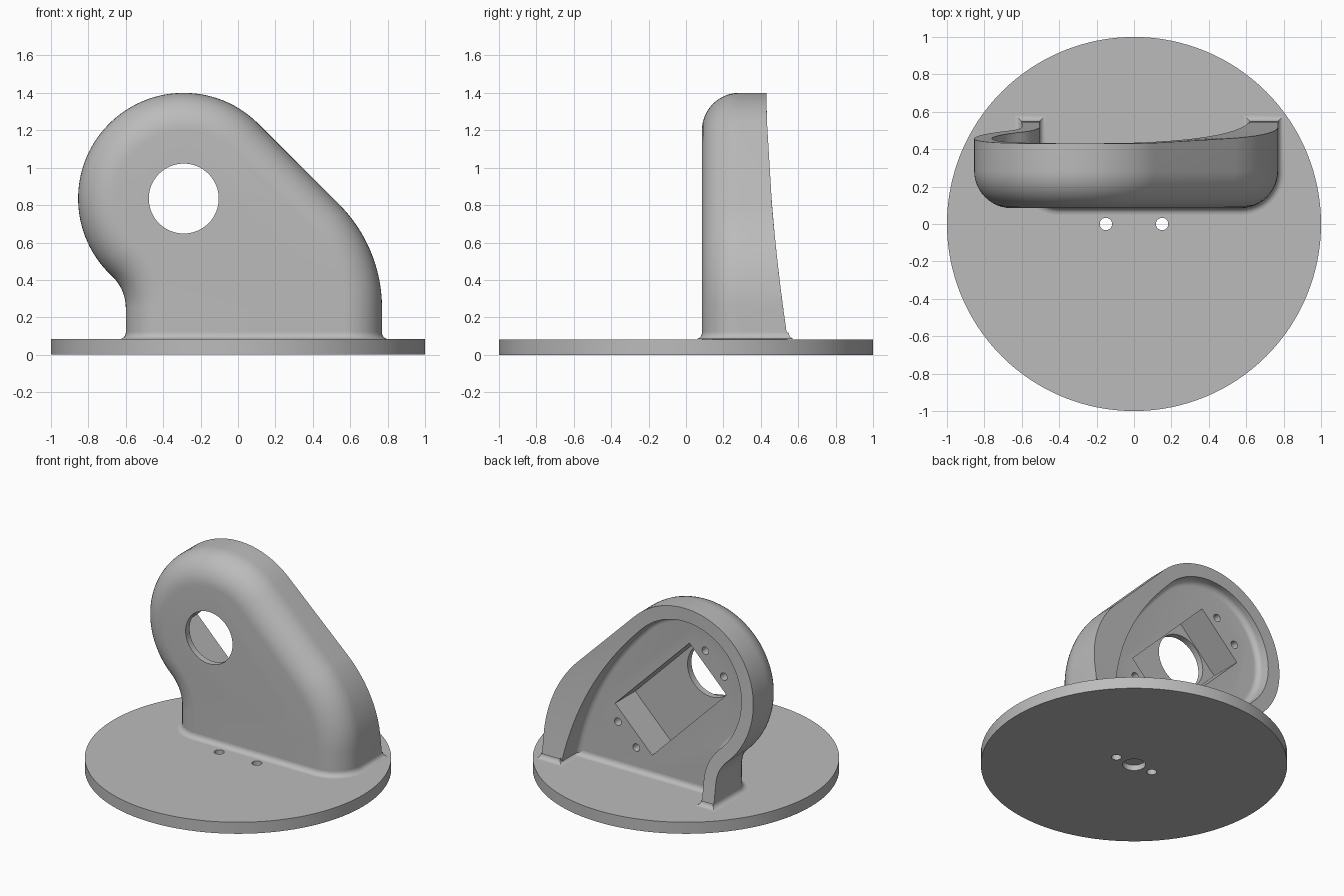
import bpy, bmesh, math
from mathutils import Vector, Matrix

if "Cube" in bpy.data.objects:
    bpy.data.objects.remove(bpy.data.objects["Cube"])

grey = bpy.data.materials.new("light_grey")
grey.use_nodes = True
COLOUR = (0.5, 0.5, 0.5, 1)
grey.diffuse_color = COLOUR
grey.node_tree.nodes["Principled BSDF"].inputs["Base Color"].default_value = COLOUR

DISC_TOP = 0.083     # height of the base disc
FOOT = 0.035         # fillet radius where the housing meets the disc
FRONT = 0.085        # y of the front face
PLATE = 0.36         # y of the plate inside the open back
AXIS = Vector((-0.29, 0.835))   # shaft centre in x, z
R_HEAD = 0.565


def make_object(name, bm):
    bmesh.ops.recalc_face_normals(bm, faces=bm.faces)
    mesh = bpy.data.meshes.new(name)
    bm.to_mesh(mesh)
    bm.free()
    mesh.materials.append(grey)
    obj = bpy.data.objects.new(name, mesh)
    bpy.context.collection.objects.link(obj)
    return obj


def cylinder(name, radius, start, end, segments=48):
    """Cylinder between two points."""
    start, end = Vector(start), Vector(end)
    axis = end - start
    turn = Vector((0, 0, 1)).rotation_difference(axis).to_matrix().to_4x4()
    bm = bmesh.new()
    bmesh.ops.create_cone(bm, cap_ends=True, segments=segments, radius1=radius, radius2=radius,
                          depth=axis.length, matrix=Matrix.Translation((start + end) / 2) @ turn)
    return make_object(name, bm)


def activate(obj):
    bpy.ops.object.select_all(action='DESELECT')
    obj.select_set(True)
    bpy.context.view_layer.objects.active = obj


def cut(obj, cutter):
    mod = obj.modifiers.new("cut", 'BOOLEAN')
    mod.operation = 'DIFFERENCE'
    mod.solver = 'EXACT'
    mod.object = cutter
    activate(obj)
    bpy.ops.object.modifier_apply(modifier=mod.name)
    bpy.data.objects.remove(cutter)


def smooth(obj):
    activate(obj)
    bpy.ops.object.shade_smooth_by_angle(angle=math.radians(30))


def arc(centre, radius, a0, a1, n):
    """Points on an arc, angles in degrees, without the last point."""
    angles = [math.radians(a0 + (a1 - a0) * i / n) for i in range(n)]
    return [Vector((centre[0] + radius * math.cos(a), centre[1] + radius * math.sin(a)))
            for a in angles]


def offset(path, d, closed=False):
    """Shift a path to the right of its direction by d."""
    out, n = [], len(path)
    for i, p in enumerate(path):
        a = path[i - 1] if i or closed else None
        b = path[(i + 1) % n] if i < n - 1 or closed else None
        dirs = [v.normalized() for v in ((p - a) if a else None, (b - p) if b else None) if v]
        t = sum(dirs, Vector((0, 0))).normalized() if len(dirs) > 1 else Vector((0, math.copysign(1, dirs[0].y)))
        stretch = 1 / max(0.5, t.dot(dirs[0]))
        out.append(p + Vector((t.y, -t.x)) * d * stretch)
    return out


def back_y(z):
    """Curved sweep of the rear rim."""
    return 0.43 + 0.113 * (max(0, 1.4 - z) / 1.32) ** 1.7


# Outer outline: left foot, concave neck, round head, slope, right shoulder
LOW = 0.04
neck_r, neck = 0.233, Vector((-0.833, 0.25))
to_head = math.degrees(math.atan2(AXIS.y - neck.y, AXIS.x - neck.x))
shoulder_r = 0.785
shoulder = Vector((0.77 - shoulder_r, 0.25))
outer = [Vector((-0.6, LOW)), Vector((-0.6, 0.15))]
outer += arc(neck, neck_r, 0, to_head, 12)
outer += arc(AXIS, R_HEAD, 180 + to_head, 45, 56)
head_end = len(outer)
outer += [AXIS + R_HEAD * Vector((1, 1)).normalized()]
outer += arc(shoulder, shoulder_r, 45, 0, 20)
outer += [Vector((0.77, 0.25)), Vector((0.77, LOW))]

# Plate outline: follows the head, then a longer curve down the thick right wall
plate = offset(outer, 0.135)[:head_end]
p0 = AXIS + (R_HEAD - 0.135) * Vector((1, 1)).normalized()
p1, p2 = Vector((0.5, p0.x + p0.y - 0.5)), Vector((0.58, LOW))
steps = len(outer) - head_end - 1
for i in range(steps + 1):
    t = i / steps
    plate.append(p0 * (1 - t) ** 2 + p1 * 2 * t * (1 - t) + p2 * t * t)

# Housing: loops from the front face, round the edge, over the rim, into the cavity
loops = []
EDGE = 0.2
for k in range(13):
    a = math.radians(90 * k / 12)
    path = offset(outer, EDGE * (1 - math.sin(a)))
    loops.append([(p.x, FRONT + EDGE * (1 - math.cos(a)), p.y) for p in path])
loops.append([(p.x, back_y(p.y), p.y) for p in outer])
COVE = 0.04
loops.append([(p.x, back_y(p.y), p.y) for p in offset(plate, -COVE)])
for k in range(7):
    a = math.radians(90 * k / 6)
    path = offset(plate, -COVE * math.cos(a))
    loops.append([(p.x, PLATE + COVE * (1 - math.sin(a)), p.y) for p in path])

bm = bmesh.new()
rings = [[bm.verts.new(co) for co in loop] for loop in loops]
for r, s in zip(rings, rings[1:]):
    for i in range(len(r) - 1):
        bm.faces.new((r[i], r[i + 1], s[i + 1], s[i]))
bm.faces.new(rings[0])
bm.faces.new(rings[-1])
bm.faces.new([r[0] for r in rings] + [r[-1] for r in reversed(rings)])
housing = make_object("housing", bm)

# Tilted rectangular pocket, shaft hole and four screw holes
along = Vector((1, -1)).normalized()
across = Vector((1, 1)).normalized()
mid = AXIS + along * 0.225
bm = bmesh.new()
bmesh.ops.create_cube(bm, size=1, matrix=Matrix.Translation((mid.x, 0.38, mid.y))
                      @ Matrix.Rotation(math.radians(45), 4, 'Y')
                      @ Matrix.Diagonal((0.838, 0.5, 0.418, 1)))
cut(housing, make_object("pocket_cutter", bm))
cut(housing, cylinder("shaft_cutter", 0.187, (AXIS.x, 0, AXIS.y), (AXIS.x, 0.25, AXIS.y), 64))
for u in (-0.493, 0.493):
    for v in (-0.104, 0.104):
        p = mid + along * u + across * v
        cut(housing, cylinder("screw_cutter", 0.027, (p.x, 0.22, p.y), (p.x, 0.5, p.y), 24))
smooth(housing)

# Fillet skirt round the foot of the housing
foot = [Vector(l[0][:2]) for l in loops] + [Vector(l[-1][:2]) for l in reversed(loops)]
clean = [p for i, p in enumerate(foot) if (p - foot[i - 1]).length > 1e-4]
area = sum(a.x * b.y - b.x * a.y for a, b in zip(clean, clean[1:] + clean[:1]))
side = 1 if area > 0 else -1
bm = bmesh.new()
rings = []
for k in range(7):
    a = math.radians(90 * k / 6)
    path = offset(clean, side * FOOT * (1 - math.sin(a)), closed=True)
    z = DISC_TOP + 0.0005 + FOOT * (1 - math.cos(a))
    rings.append([bm.verts.new((p.x, p.y, z)) for p in path])
for r, s in zip(rings, rings[1:]):
    for i in range(len(r)):
        j = (i + 1) % len(r)
        bm.faces.new((r[i], r[j], s[j], s[i]))
smooth(make_object("foot_fillet", bm))

# Base disc with two through holes and a shallow recess underneath
base = cylinder("base_disc", 1, (0, 0, 0), (0, 0, DISC_TOP), 128)
for x in (-0.15, 0.15):
    cut(base, cylinder("bolt_cutter", 0.033, (x, 0, -0.1), (x, 0, 0.2), 32))
cut(base, cylinder("recess_cutter", 0.075, (0, 0, -0.1), (0, 0, 0.04)))
smooth(base)
